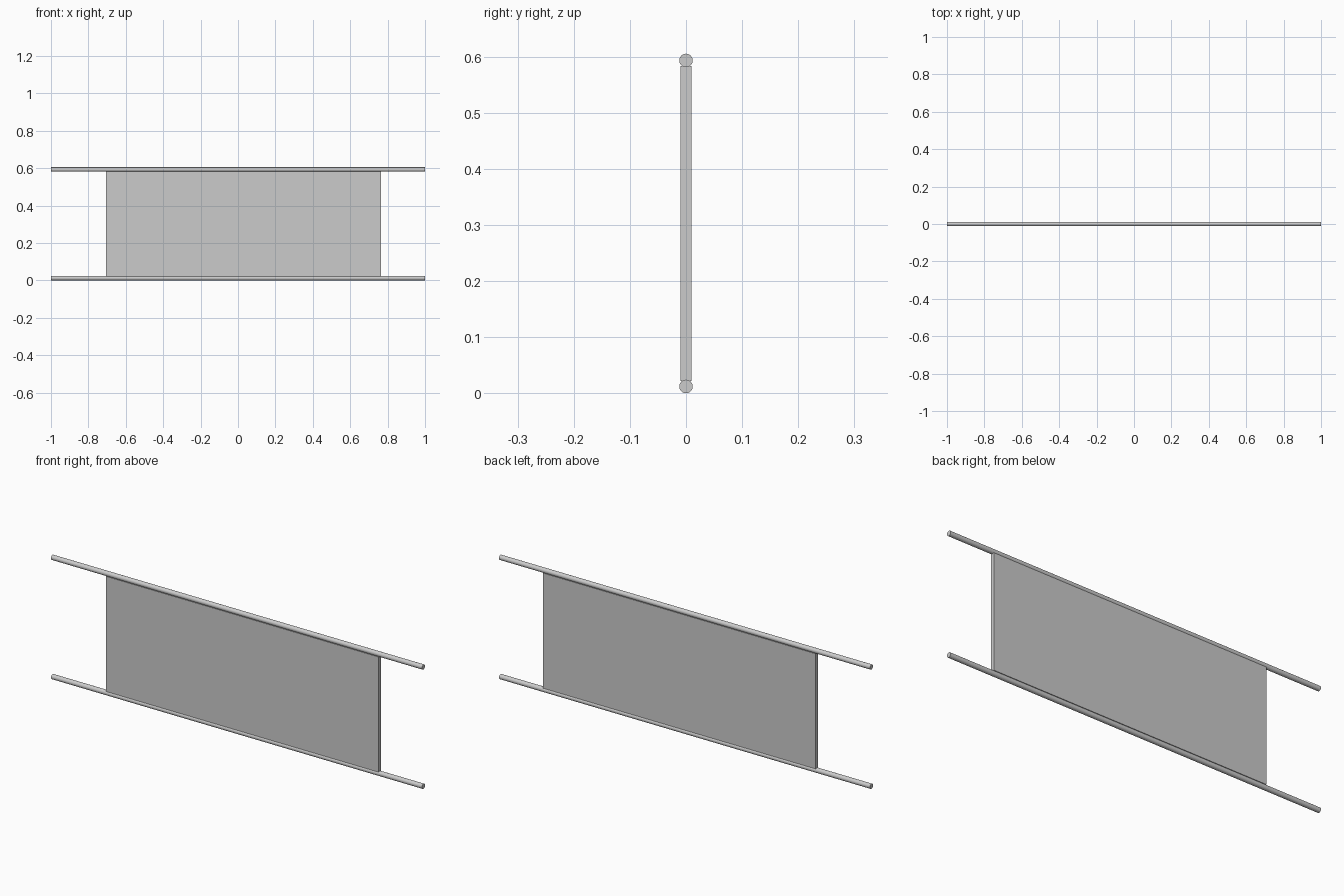
import bpy
from math import pi

if "Cube" in bpy.data.objects:
    bpy.data.objects.remove(bpy.data.objects["Cube"])

ROD_R = 0.012
HEIGHT = 0.605


def rod(name, z):
    # Horizontal round rail running along x
    bpy.ops.mesh.primitive_cylinder_add(vertices=32, radius=ROD_R, depth=2,
                                        location=(0, 0, z), rotation=(0, pi / 2, 0))
    bpy.context.object.name = name
    bpy.ops.object.transform_apply(location=False, rotation=True, scale=True)
    bpy.ops.object.shade_smooth_by_angle()


rod("bottom_rail", ROD_R)
rod("top_rail", HEIGHT - ROD_R)

# Flat panel between the rails, slightly off centre
x0, x1, z0, z1 = -0.706, 0.765, 0.022, 0.583
bpy.ops.mesh.primitive_cube_add(size=1, location=((x0 + x1) / 2, 0, (z0 + z1) / 2))
panel = bpy.context.object
panel.name = "panel"
panel.scale = (x1 - x0, 0.02, z1 - z0)
bpy.ops.object.transform_apply(location=False, rotation=False, scale=True)
